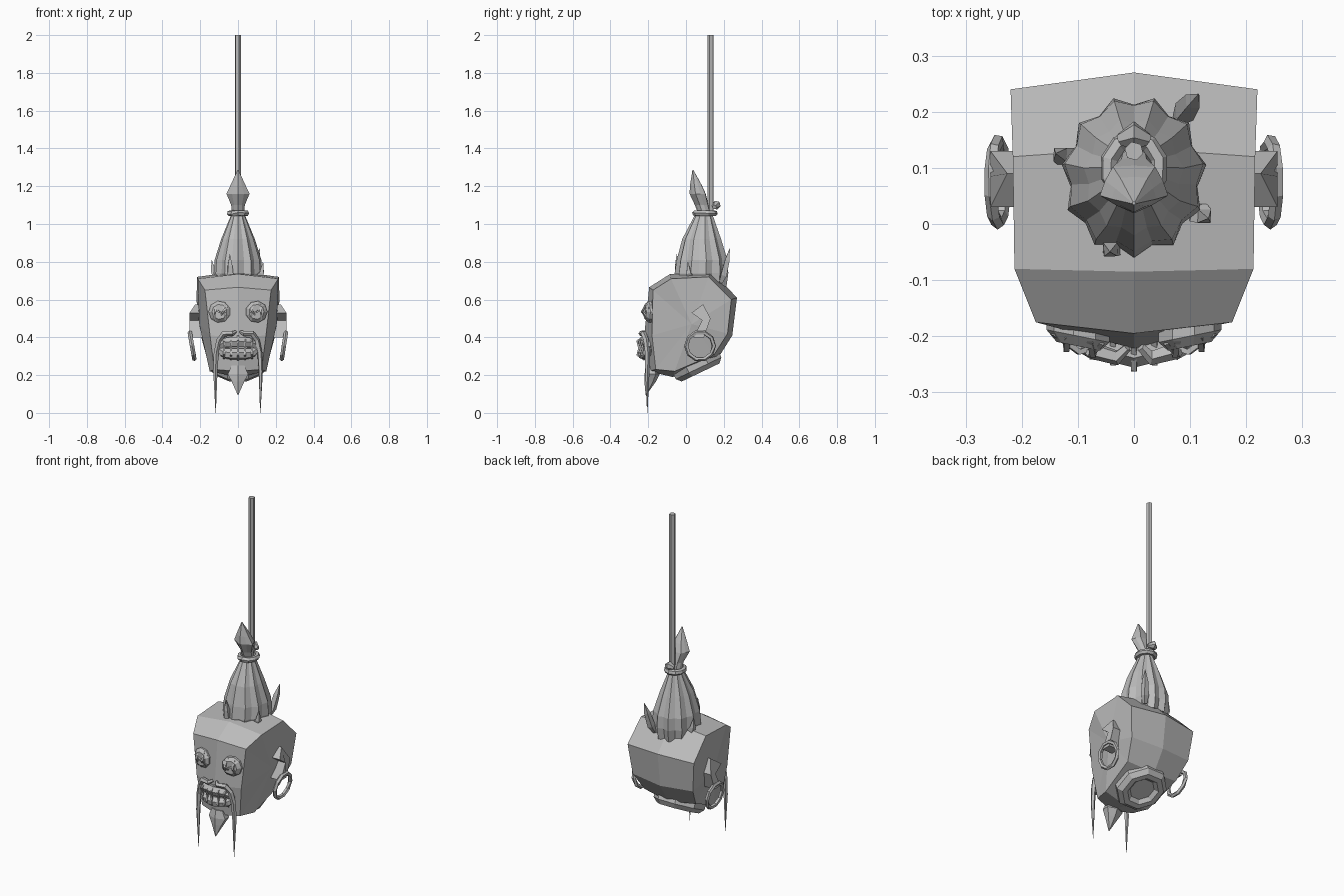
import bpy, bmesh
from math import sin, cos, pi
from mathutils import Vector

cube = bpy.data.objects.get("Cube")
if cube:
    bpy.data.objects.remove(cube, do_unlink=True)

# One flat colour for everything
grey = bpy.data.materials.new("plain_grey")
grey.use_nodes = True
grey.diffuse_color = (0.5, 0.5, 0.5, 1)
grey.node_tree.nodes["Principled BSDF"].inputs["Base Color"].default_value = (0.5, 0.5, 0.5, 1)


def finish(name, bm):
    bmesh.ops.recalc_face_normals(bm, faces=bm.faces)
    mesh = bpy.data.meshes.new(name)
    bm.to_mesh(mesh)
    bm.free()
    mesh.materials.append(grey)
    obj = bpy.data.objects.new(name, mesh)
    bpy.context.collection.objects.link(obj)
    return obj


def loft(name, rings, closed=False):
    """Skin a list of equal rings; ends are capped unless closed."""
    bm = bmesh.new()
    rows = [[bm.verts.new(p) for p in ring] for ring in rings]
    n = len(rows[0])
    pairs = list(zip(rows, rows[1:]))
    if closed:
        pairs.append((rows[-1], rows[0]))
    for a, b in pairs:
        for i in range(n):
            j = (i + 1) % n
            bm.faces.new((a[i], a[j], b[j], b[i]))
    if not closed:
        bm.faces.new(rows[0])
        bm.faces.new(rows[-1])
    return finish(name, bm)


def tube(name, points, radii, sides=5, closed=False):
    """Sweep a polygon along a path with a radius per point."""
    pts = [Vector(p) for p in points]
    n = len(pts)
    if not isinstance(radii, (list, tuple)):
        radii = [radii] * n
    rings = []
    side = None
    for i, p in enumerate(pts):
        if closed:
            t = pts[(i + 1) % n] - pts[i - 1]
        else:
            t = pts[min(i + 1, n - 1)] - pts[max(i - 1, 0)]
        t.normalize()
        if side is None:
            side = t.orthogonal()
        side = (side - t * side.dot(t)).normalized()
        up = t.cross(side)
        rings.append([p + radii[i] * (side * cos(2 * pi * k / sides) + up * sin(2 * pi * k / sides))
                      for k in range(sides)])
    return loft(name, rings, closed)


def oval(cy, z, rx, ry, n, pleat=0.0):
    """Horizontal ring, with every second point pulled inward."""
    return [(rx * (1 - pleat * (k % 2)) * sin(2 * pi * k / n),
             cy - ry * (1 - pleat * (k % 2)) * cos(2 * pi * k / n), z) for k in range(n)]


# Head: ridge (y, z), edge (y, z) and half width around the profile
profile = [
    (-0.085, 0.735, -0.08, 0.71, 0.213),
    (-0.195, 0.665, -0.175, 0.65, 0.175),
    (-0.222, 0.40, -0.18, 0.41, 0.148),
    (-0.20, 0.22, -0.16, 0.23, 0.125),
    (-0.07, 0.19, -0.06, 0.22, 0.15),
    (0.17, 0.29, 0.15, 0.31, 0.17),
    (0.245, 0.41, 0.22, 0.42, 0.20),
    (0.27, 0.61, 0.24, 0.60, 0.22),
    (0.135, 0.75, 0.12, 0.72, 0.216),
]
bm = bmesh.new()
rows = [[bm.verts.new(p) for p in ((-w, ys, zs), (0, yc, zc), (w, ys, zs))]
        for yc, zc, ys, zs, w in profile]
cheeks = [bm.verts.new((s * 0.205, 0.03, 0.47)) for s in (-1, 1)]
for a, b in zip(rows, rows[1:] + rows[:1]):
    bm.faces.new((a[0], a[1], b[1], b[0]))
    bm.faces.new((a[1], a[2], b[2], b[1]))
    bm.faces.new((a[0], b[0], cheeks[0]))
    bm.faces.new((a[2], b[2], cheeks[1]))
finish("head", bm)

# Neck stump: stepped octagon sunk at the end, tilted with the underside
centre, along, out = Vector((0, 0.06, 0.25)), Vector((0, 0.9, 0.43)), Vector((0, 0.43, -0.9))
loft("neck_stump", [[centre + out * d + Vector((1, 0, 0)) * r * sin(pi * (k + 0.5) / 4)
                     + along * r * cos(pi * (k + 0.5) / 4) for k in range(8)]
                    for d, r in ((-0.03, 0.145), (0.015, 0.145), (0.04, 0.12), (0.04, 0.09), (0.02, 0.07))])

# Gathered hair, tie, topknot and rope
loft("gathered_hair", [oval(0.085, 0.67, 0.122, 0.135, 22, 0.14),
                       oval(0.085, 0.74, 0.13, 0.145, 22, 0.12),
                       oval(0.088, 0.81, 0.125, 0.137, 22, 0.10),
                       oval(0.085, 0.92, 0.09, 0.105, 22, 0.10),
                       oval(0.095, 1.05, 0.036, 0.047, 22, 0.10)])
tube("hair_tie", oval(0.1, 1.057, 0.046, 0.052, 10), 0.016, 6, True)
tube("tie_knot", [(-0.025, 0.15, 1.09), (0, 0.16, 1.10), (0.025, 0.15, 1.09)], [0.012, 0.024, 0.012], 6)
loft("topknot", [oval(0.1, 1.05, 0.034, 0.034, 10), oval(0.085, 1.10, 0.038, 0.038, 10, 0.1),
                 oval(0.065, 1.16, 0.064, 0.046, 10, 0.15), oval(0.055, 1.205, 0.042, 0.034, 10, 0.15),
                 oval(0.037, 1.285, 0.003, 0.003, 10)])
tube("rope", [(0, 0.13, 1.05), (0, 0.13, 2.0)], 0.017, 6)

# Loose locks curling away from the hair base
for x, y, tip, top in ((0.09, 0.20, 0.04, 0.87), (-0.12, 0.12, 0.02, 0.81),
                       (0.115, 0.02, 0.02, 0.80), (-0.04, -0.04, 0.01, 0.84)):
    d = Vector((x, y - 0.085, 0)).normalized()
    base = Vector((x, y, 0))
    tube("loose_lock", [base - d * 0.02 + Vector((0, 0, 0.69)), base + Vector((0, 0, 0.73)),
                        base + d * tip * 0.6 + Vector((0, 0, top - 0.06)),
                        base + d * tip + Vector((0, 0, top))], [0.012, 0.022, 0.017, 0.001], 4)

# Paired parts: ears, earrings, stitched eyes and moustache
for s, label in ((1, "left"), (-1, "right")):
    # Ear as a bent slab flaring outward, with a hanging lobe
    ear = ((0.03, 0.53), (0.09, 0.575), (0.13, 0.50), (0.095, 0.40), (0.04, 0.40), (0.085, 0.49))
    loft(label + "_ear", [[(s * (x + (0.0 if z < 0.55 else top)), y, z) for y, z in ear]
                          for x, top in ((0.185, 0.01), (0.256, -0.03))])

    tube(label + "_earring", [(s * (0.243 + 0.012 * sin(2 * pi * k / 10)), 0.075 + 0.073 * cos(2 * pi * k / 10),
                               0.355 + 0.073 * sin(2 * pi * k / 10)) for k in range(10)], 0.012, 5, True)

    # Eye disc follows the slope of the face
    def eye_point(x, z, depth):
        return (s * (0.098 + x), -0.188 + 0.2 * x - depth, 0.535 + z)

    loft(label + "_eye", [[eye_point(r * cos(2 * pi * k / 9), r * sin(2 * pi * k / 9), d) for k in range(9)]
                          for d, r in ((-0.02, 0.058), (0.012, 0.058), (0.03, 0.04), (0.03, 0.03))])
    for x0, z0, x1, z1 in ((-0.03, -0.04, -0.02, 0.045), (0.025, -0.045, 0.02, 0.04),
                           (-0.045, -0.02, 0.045, 0.02), (-0.04, 0.03, 0.0, -0.03)):
        tube(label + "_eye_stitch", [eye_point(x0, z0, 0.015),
                                     eye_point((x0 + x1) / 2, (z0 + z1) / 2, 0.04),
                                     eye_point(x1, z1, 0.015)], 0.007, 4)

    tube(label + "_moustache", [(s * x, y, z) for x, y, z in (
        (0.012, -0.22, 0.43), (0.03, -0.238, 0.42), (0.075, -0.225, 0.42), (0.10, -0.212, 0.385),
        (0.115, -0.205, 0.32), (0.12, -0.205, 0.22), (0.118, -0.205, 0.0))],
        [0.008, 0.014, 0.016, 0.015, 0.014, 0.012, 0.001], 5)


# Stitched mouth: two tapered lips crossed by threads
def face_y(x):
    return -0.218 + 0.28 * abs(x)


for s, label in ((1, "upper"), (-1, "lower")):
    xs = [0.108 * k / 4 for k in range(-4, 5)]
    tube(label + "_lip", [(x, face_y(x) - 0.008, 0.343 + s * 0.032 * (1 - (x / 0.108) ** 4)) for x in xs],
         [0.012 + 0.018 * (1 - (x / 0.108) ** 4) for x in xs], 6)
for k in range(-2, 3):
    x = 0.037 * k
    h = 0.062 - 0.004 * abs(k)
    tube("mouth_stitch", [(x, face_y(x) - d, 0.343 + z) for d, z in (
        (0.0, -h), (0.04, -h * 0.6), (0.03, 0), (0.04, h * 0.6), (0.0, h))], 0.007, 4)

# Pointed beard under the chin
loft("beard", [oval(-0.185, 0.25, 0.04, 0.025, 6), oval(-0.18, 0.205, 0.062, 0.04, 6),
               oval(-0.19, 0.165, 0.038, 0.03, 6), oval(-0.212, 0.095, 0.002, 0.002, 6)])
